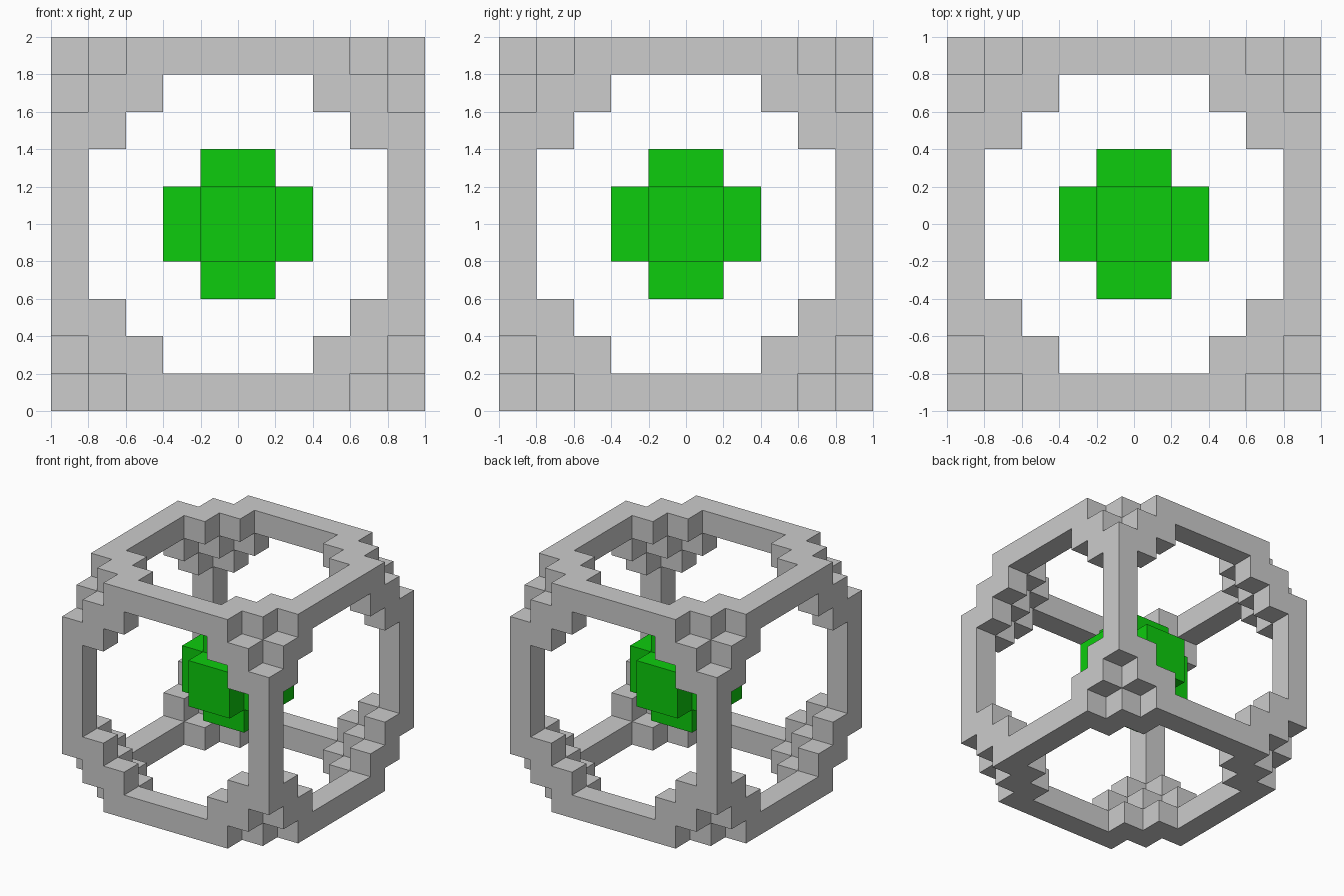
import bpy, bmesh
from itertools import product
from mathutils import Vector

if "Cube" in bpy.data.objects:
    bpy.data.objects.remove(bpy.data.objects["Cube"], do_unlink=True)

N = 10           # blocks per side
SIZE = 2.0 / N   # block edge length


def material(name, rgb):
    mat = bpy.data.materials.new(name)
    mat.use_nodes = True
    mat.diffuse_color = (*rgb, 1)
    bsdf = mat.node_tree.nodes["Principled BSDF"]
    bsdf.inputs["Base Color"].default_value = (*rgb, 1)
    bsdf.inputs["Roughness"].default_value = 0.8
    return mat


def block_shell(name, r_min, r_max, mat):
    """Outer skin of all grid blocks whose centres lie between two radii."""
    mid = (N - 1) / 2
    cells = {c for c in product(range(N), repeat=3)
             if r_min <= (Vector(c) - Vector((mid,) * 3)).length < r_max}
    bm = bmesh.new()
    verts = {}

    def vert(p):
        if p not in verts:
            verts[p] = bm.verts.new((p[0] * SIZE - 1, p[1] * SIZE - 1, p[2] * SIZE))
        return verts[p]

    for cell in sorted(cells):
        for axis, side in product(range(3), (0, 1)):
            beside = list(cell)
            beside[axis] += 2 * side - 1
            if tuple(beside) in cells:
                continue
            # One exposed square, wound to face outwards
            u, v = (axis + 1) % 3, (axis + 2) % 3
            corners = []
            for du, dv in ((0, 0), (1, 0), (1, 1), (0, 1)):
                p = list(cell)
                p[axis] += side
                p[u] += du
                p[v] += dv
                corners.append(vert(tuple(p)))
            bm.faces.new(corners if side else corners[::-1])

    mesh = bpy.data.meshes.new(name)
    bm.to_mesh(mesh)
    bm.free()
    mesh.materials.append(mat)
    obj = bpy.data.objects.new(name, mesh)
    bpy.context.collection.objects.link(obj)
    return obj


# Open cage: edge bars with stepped corners
block_shell("outer_cage", 6, 7, material("light grey", (0.604, 0.604, 0.604)))

# Floating centre block with a square boss on every side
block_shell("inner_core", 0, 2, material("bright green", (0.004, 0.604, 0.004)))
